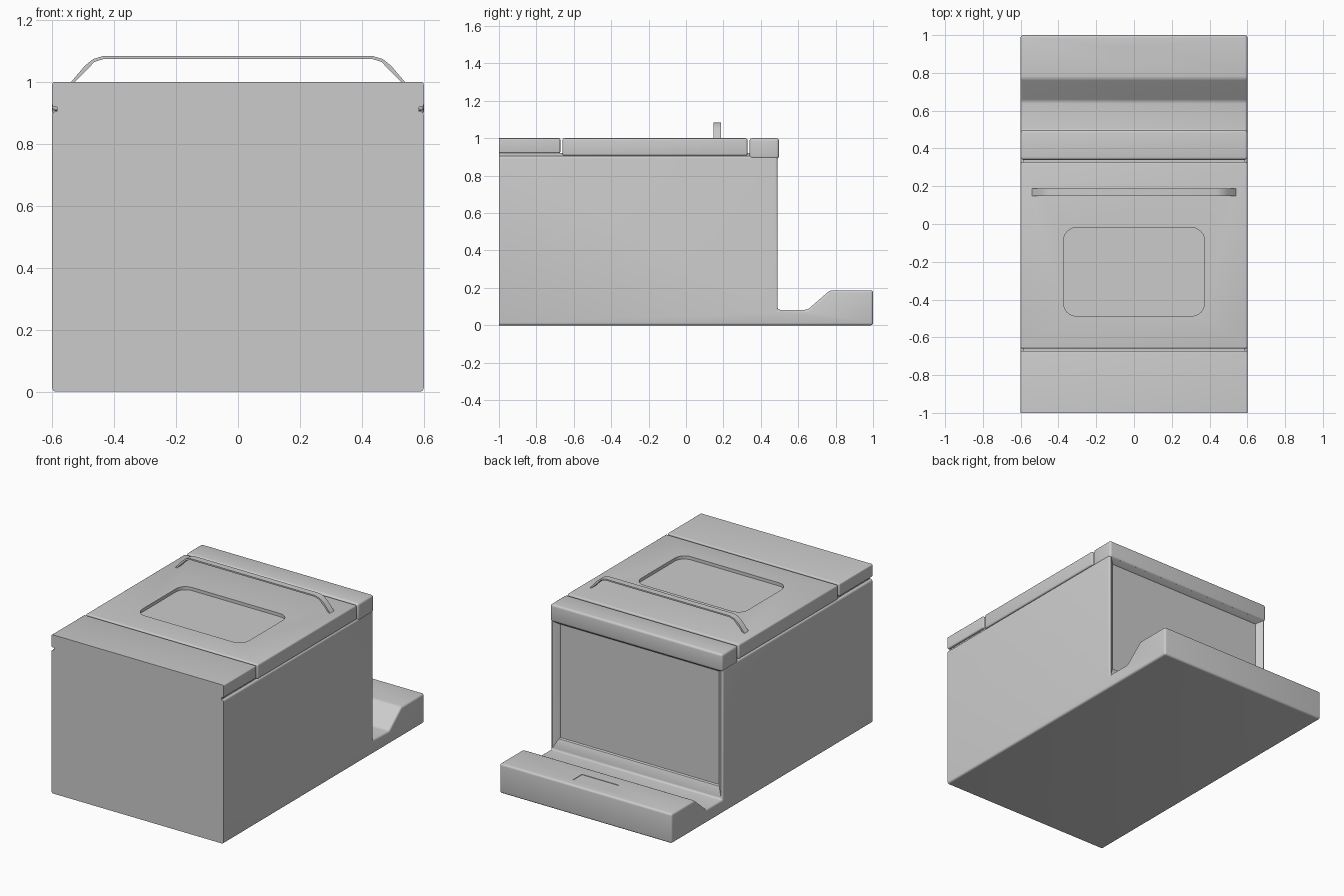
import bpy, bmesh, math

old = bpy.data.objects.get("Cube")
if old:
    bpy.data.objects.remove(old)

GREY = (0.6, 0.6, 0.6, 1)
enamel = bpy.data.materials.new("grey_enamel")
enamel.diffuse_color = GREY
enamel.use_nodes = True
enamel.node_tree.nodes["Principled BSDF"].inputs["Base Color"].default_value = GREY


def finish(bm, name):
    bmesh.ops.recalc_face_normals(bm, faces=bm.faces)
    mesh = bpy.data.meshes.new(name)
    bm.to_mesh(mesh)
    bm.free()
    ob = bpy.data.objects.new(name, mesh)
    bpy.context.collection.objects.link(ob)
    mesh.materials.append(enamel)
    return ob


def smooth(ob):
    bpy.ops.object.select_all(action='DESELECT')
    ob.select_set(True)
    bpy.context.view_layer.objects.active = ob
    bpy.ops.object.shade_smooth_by_angle(angle=math.radians(35))


def prism(points, offset):
    """Extrude a closed 3D outline by an offset vector."""
    bm = bmesh.new()
    face = bm.faces.new([bm.verts.new(p) for p in points])
    ext = bmesh.ops.extrude_face_region(bm, geom=[face])
    bmesh.ops.translate(bm, vec=offset, verts=[v for v in ext["geom"] if isinstance(v, bmesh.types.BMVert)])
    bmesh.ops.recalc_face_normals(bm, faces=bm.faces)
    return bm


def soften(bm, radius, segments=4):
    """Round every edge except those on the flat front plane."""
    edges = [e for e in bm.edges if not all(v.co.y < -0.99 for v in e.verts)]
    bmesh.ops.bevel(bm, geom=edges, offset=radius, segments=segments, profile=0.5, affect='EDGES', clamp_overlap=True)
    bmesh.ops.recalc_face_normals(bm, faces=bm.faces)


def box(name, half_x, y0, y1, z0, z1, radius=0):
    outline = [(-half_x, y0, z0), (-half_x, y1, z0), (-half_x, y1, z1), (-half_x, y0, z1)]
    bm = prism(outline, (2 * half_x, 0, 0))
    if radius:
        soften(bm, radius)
    ob = finish(bm, name)
    smooth(ob)
    return ob


def rounded_cutter(name, half_x, y0, y1, z0, z1, r, steps=6):
    pts = []
    corners = [(half_x - r, y1 - r), (r - half_x, y1 - r), (r - half_x, y0 + r), (half_x - r, y0 + r)]
    for i, (cx, cy) in enumerate(corners):
        for k in range(steps + 1):
            a = math.pi / 2 * (i + k / steps)
            pts.append((cx + r * math.cos(a), cy + r * math.sin(a), z0))
    ob = finish(prism(pts, (0, 0, z1 - z0)), name)
    ob.hide_render = True
    ob.hide_viewport = True
    ob.display_type = 'WIRE'
    return ob


def cut(ob, cutter):
    mod = ob.modifiers.new("recess", 'BOOLEAN')
    mod.operation = 'DIFFERENCE'
    mod.solver = 'EXACT'
    mod.object = cutter


# Cabinet with control console, from one side profile
profile = [(-1, 0), (1, 0), (1, 0.187), (0.77, 0.187), (0.65, 0.083),
           (0.49, 0.083), (0.49, 0.905), (-1, 0.905)]
bm = prism([(-0.6, y, z) for y, z in profile], (1.2, 0, 0))
soften(bm, 0.013)

# Sunken cooking surface with a sloping rim
top = max((f for f in bm.faces if f.normal.y > 0.99 and f.calc_center_median().y < 0.6),
          key=lambda f: f.calc_area())
bmesh.ops.inset_region(bm, faces=[top], thickness=0.04, depth=-0.022)
for v in top.verts:
    v.co.z = 0.875 if v.co.z > 0.5 else 0.15
bmesh.ops.inset_region(bm, faces=[top], thickness=0.007, depth=-0.01)
cabinet = finish(bm, "cabinet")
smooth(cabinet)

# Shallow control display in the console
cut(cabinet, rounded_cutter("display_cutter", 0.13, 0.85, 0.945, 0.184, 0.25, 0.008, 2))

# Inner core seen in the gaps between drawer, door and rim
box("inner_core", 0.584, -1, 0.4, 0.88, 0.922)

# Drawer, oven door and cooktop rim
box("drawer_front", 0.6, -1, -0.672, 0.92, 1.0, 0.008)
door = box("oven_door", 0.6, -0.66, 0.328, 0.907, 1.0, 0.01)
box("cooktop_rim", 0.6, 0.34, 0.497, 0.89, 1.0, 0.014)

# Oven window recess
cut(door, rounded_cutter("window_cutter", 0.372, -0.487, -0.02, 0.98, 1.1, 0.065))

# Bent strap handle
half = [(0.54, 0.995), (0.495, 1.048), (0.468, 1.07), (0.435, 1.08)]
outer = half + [(-x, z) for x, z in reversed(half)]
inner = [(x - math.copysign(0.011 if z < 1.06 else 0.004, x), z - (0.0 if z < 1.0 else 0.009))
         for x, z in reversed(outer)]
bm = prism([(x, 0.147, z + 0.004) for x, z in outer + inner], (0, 0.04, 0))
smooth(finish(bm, "door_handle"))
